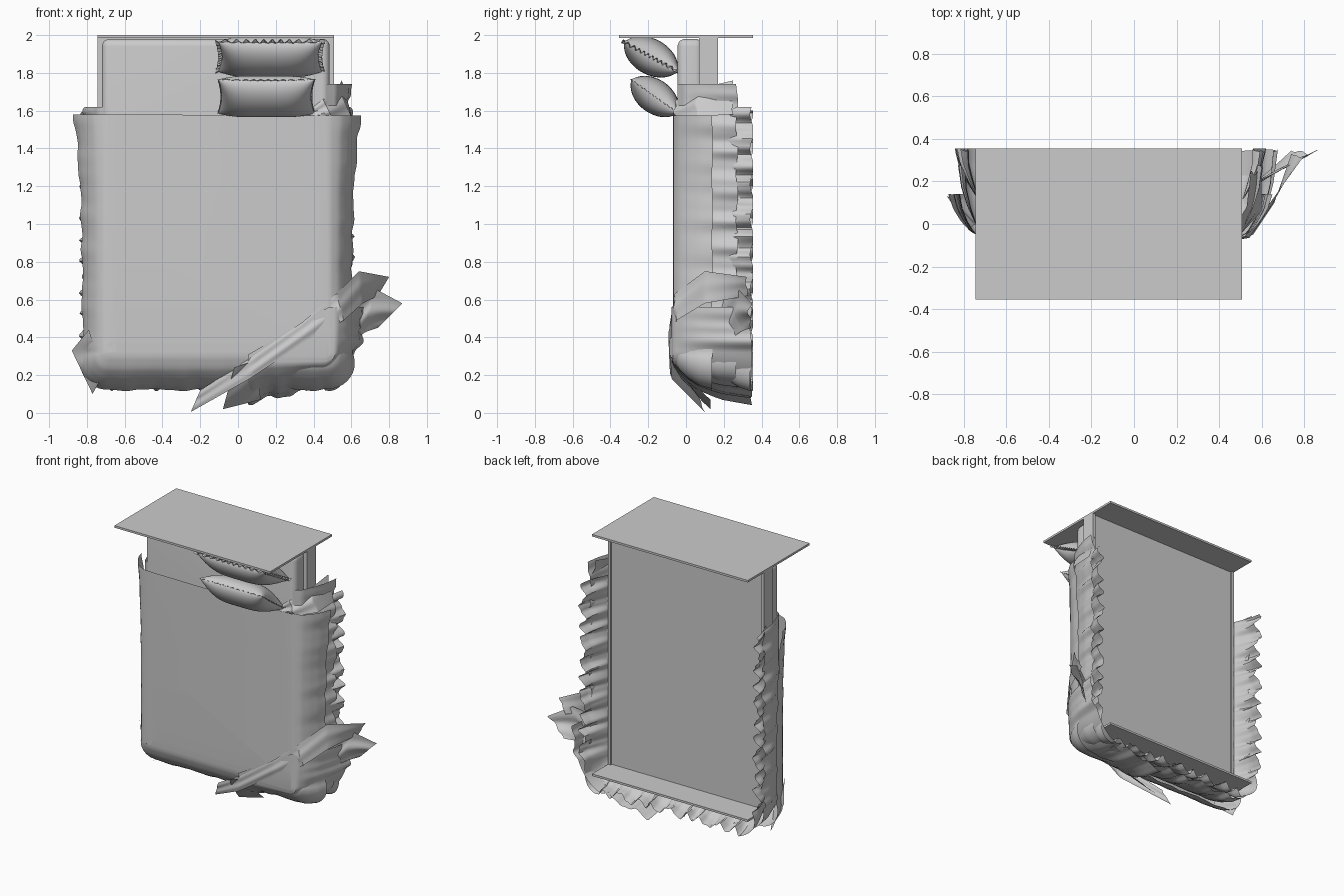
import bpy, bmesh, math
from mathutils import Vector, Matrix

cube = bpy.data.objects.get("Cube")
if cube:
    bpy.data.objects.remove(cube, do_unlink=True)

grey = bpy.data.materials.new("plain_grey")
grey.use_nodes = True
COLOR = (0.6, 0.6, 0.6, 1)
grey.diffuse_color = COLOR
grey.node_tree.nodes["Principled BSDF"].inputs["Base Color"].default_value = COLOR

# Bed outline: sides and foot edge, head at the top
LEFT, RIGHT, FOOT, CORNER = -0.72, 0.5, 0.28, 0.04


def finish(name, bm, smooth=True):
    bmesh.ops.recalc_face_normals(bm, faces=bm.faces[:])
    mesh = bpy.data.meshes.new(name)
    bm.to_mesh(mesh)
    bm.free()
    mesh.materials.append(grey)
    obj = bpy.data.objects.new(name, mesh)
    bpy.context.collection.objects.link(obj)
    if smooth:
        bpy.ops.object.select_all(action='DESELECT')
        obj.select_set(True)
        bpy.context.view_layer.objects.active = obj
        bpy.ops.object.shade_smooth_by_angle(angle=math.radians(40))
    return obj


def box(name, x0, x1, y0, y1, z0, z1, bevel=0):
    bm = bmesh.new()
    bmesh.ops.create_cube(bm, size=1)
    for v in bm.verts:
        v.co = ((x0 + x1) / 2 + v.co.x * (x1 - x0),
                (y0 + y1) / 2 + v.co.y * (y1 - y0),
                (z0 + z1) / 2 + v.co.z * (z1 - z0))
    if bevel:
        bmesh.ops.bevel(bm, geom=bm.edges[:], offset=bevel, segments=5,
                        profile=0.5, affect='EDGES')
    return finish(name, bm, bevel > 0)


def grid(bm, rows):
    verts = [[bm.verts.new(p) for p in row] for row in rows]
    for a, b in zip(verts, verts[1:]):
        for i in range(len(a) - 1):
            bm.faces.new((a[i], a[i + 1], b[i + 1], b[i]))
    return verts


def polyline(points, t):
    """Point at fraction t of a list of control points."""
    f = min(t, 0.9999) * (len(points) - 1)
    i = int(f)
    return Vector(points[i]).lerp(Vector(points[i + 1]), f - i)


def outline(left_top, right_top, step=0.012):
    """Points and outward normals down one side, along the foot and up."""
    out = []

    def line(a, b, n):
        count = max(2, int((b - a).length / step))
        out.extend((a.lerp(b, i / count), n) for i in range(count))

    def arc(c, start):
        for i in range(12):
            a = start + math.pi / 2 * i / 12
            n = Vector((math.cos(a), math.sin(a)))
            out.append((c + n * CORNER, n))

    r = CORNER
    line(Vector((LEFT, left_top)), Vector((LEFT, FOOT + r)), Vector((-1, 0)))
    arc(Vector((LEFT + r, FOOT + r)), math.pi)
    line(Vector((LEFT + r, FOOT)), Vector((RIGHT - r, FOOT)), Vector((0, -1)))
    arc(Vector((RIGHT - r, FOOT + r)), 1.5 * math.pi)
    line(Vector((RIGHT, FOOT + r)), Vector((RIGHT, right_top)), Vector((1, 0)))
    out.append((Vector((RIGHT, right_top)), Vector((1, 0))))
    return out


def drape(name, path, levels, wave, grow, cap=False, rows=16):
    """Cloth hanging round the outline; levels are (offset, y, ruffle)."""
    bm = bmesh.new()
    lines = []
    for j in range(rows + 1):
        off, y, amp = polyline(levels, j / rows)
        line, s = [], 0
        for i, (p, n) in enumerate(path):
            if i:
                s += (p - path[i - 1][0]).length
            k = 2 * math.pi * s / wave
            ripple = math.sin(k + 1.1 * math.sin(0.37 * k)) + 0.25 * math.sin(2.3 * k + 3 * y)
            q = p + n * (off * grow(p, n) + amp * ripple)
            line.append((q.x, min(0.355, y + 0.4 * amp * math.cos(0.7 * k)), q.y))
        lines.append(line)
    verts = grid(bm, lines)
    if cap:
        bm.faces.new(verts[0])
    return finish(name, bm)


def fold(name, upper, lower, ripple, nu=60, nv=12):
    """Loose strip of cloth between two edge curves."""
    bm = bmesh.new()
    rows = []
    for j in range(nv + 1):
        v = j / nv
        row = []
        for i in range(nu + 1):
            u = i / nu
            p = polyline(upper, u).lerp(polyline(lower, u), v)
            p.y -= ripple * math.sin(math.pi * v) * (1.2 + math.sin(9 * v + 5 * u))
            row.append(p)
        rows.append(row)
    grid(bm, rows)
    return finish(name, bm)


def pillow(name, centre, size, tilt, frill):
    """Stuffed cushion with pinched edges and a ruffled seam."""
    turn = Matrix.Translation(centre) @ Matrix.Rotation(tilt, 4, 'X')
    w, d, h = (s / 2 for s in size)
    bm = bmesh.new()
    n = 28

    def rim(u, v):
        return Vector((w * u * (1 - 0.07 * (1 - v * v)), d * v * (1 - 0.07 * (1 - u * u)), 0))

    for side in (-1, 1):
        rows = []
        for j in range(n + 1):
            v = math.sin(math.pi * (j / n - 0.5))
            row = []
            for i in range(n + 1):
                u = math.sin(math.pi * (i / n - 0.5))
                p = rim(u, v)
                p.z = side * h * ((1 - u ** 4) * (1 - v * v)) ** 0.55
                row.append(turn @ p)
            rows.append(row)
        grid(bm, rows)
    inner, outer, count = [], [], 240
    for i in range(count + 1):
        a = 2 * math.pi * i / count
        c, s = math.cos(a), math.sin(a)
        m = max(abs(c), abs(s))
        p = rim(c / m, s / m)
        inner.append(turn @ (p * 0.97))
        q = p + p.normalized() * frill
        q.z = frill * 0.6 * math.sin(44 * a)
        outer.append(turn @ q)
    grid(bm, [inner, outer])
    bmesh.ops.remove_doubles(bm, verts=bm.verts[:], dist=0.0003)
    return finish(name, bm)


# Frame: tall head board, low foot board, side rails and base panel
box("head_board", -0.745, 0.507, -0.355, 0.355, 1.985, 2.0)
box("foot_board", -0.745, 0.507, 0.07, 0.355, 0.245, 0.26)
for side, x in (("right", -0.745), ("left", 0.487)):
    box(side + "_rail", x, x + 0.02, 0.07, 0.17, 0.26, 1.985)
box("base_panel", -0.725, 0.487, 0.07, 0.158, 0.26, 1.985)
box("mattress", -0.72, 0.485, -0.045, 0.09, 0.262, 1.98, 0.04)

# Pillows leaning on the head board
pillow("upper_pillow", (0.17, -0.185, 1.885), (0.55, 0.33, 0.19), -0.5, 0.02)
pillow("lower_pillow", (0.15, -0.165, 1.675), (0.51, 0.31, 0.18), -0.62, 0.006)


# Layered bedding
def quilt_grow(p, n):
    flare = 1 + 0.5 * math.exp(-(1.58 - p.y) / 0.3)
    return flare + 0.55 * max(0, -n.y) + 0.2 * abs(n.x * n.y)


def foot_grow(p, n):
    return 1 + 0.5 * max(0, -n.y)


def throw_grow(p, n):
    low = min(1, max(0, (0.45 - p.y) / 0.2))
    return 1 + max(0, -n.y) * (0.5 - 1.4 * (p.x + 0.05)) - 0.35 * low * max(0, n.x)


drape("quilt", outline(1.58, 1.575),
      [(-0.06, -0.07, 0), (-0.01, -0.066, 0), (0.032, -0.038, 0.001), (0.062, 0.01, 0.002),
       (0.087, 0.07, 0.003), (0.102, 0.14, 0.005)], 0.23, quilt_grow, cap=True)
drape("sheet", outline(1.62, 1.74),
      [(-0.03, -0.045, 0), (0.02, -0.01, 0.001), (0.055, 0.08, 0.006),
       (0.08, 0.17, 0.01), (0.09, 0.27, 0.014)], 0.17, foot_grow)
drape("bed_skirt", outline(1.6, 1.62),
      [(0.015, 0.12, 0.002), (0.05, 0.2, 0.012), (0.08, 0.28, 0.02), (0.09, 0.35, 0.026)],
      0.13, foot_grow)
fold("quilt_corner",
     [(-0.79, 0.0, 0.44), (-0.88, 0.13, 0.33)],
     [(-0.71, 0.0, 0.21), (-0.77, 0.13, 0.1)], 0.012)

# Throw blanket bundled over one foot corner
corner_path = [(p, n) for p, n in outline(1.5, 0.56) if p.x > 0.04]
drape("throw_corner", corner_path,
      [(-0.02, -0.077, 0), (0.025, -0.068, 0), (0.075, -0.01, 0.003), (0.115, 0.06, 0.006),
       (0.15, 0.18, 0.01), (0.17, 0.345, 0.014)], 0.17, throw_grow, cap=True)
fold("throw_tail",
     [(-0.02, -0.07, 0.24), (0.1, -0.076, 0.28)],
     [(-0.08, 0.13, 0.02), (0.12, 0.13, 0.07)], 0.006)
fold("throw_border",
     [(-0.2, 0.06, 0.12), (0.08, -0.082, 0.3), (0.34, -0.084, 0.48), (0.52, -0.06, 0.63),
      (0.64, 0.1, 0.75), (0.8, 0.32, 0.72)],
     [(-0.25, 0.1, 0.005), (0.06, -0.075, 0.18), (0.36, -0.084, 0.38), (0.56, -0.05, 0.49),
      (0.66, 0.1, 0.58), (0.74, 0.33, 0.62)], 0.005)
fold("throw_flap",
     [(0.58, 0.2, 0.6), (0.72, 0.27, 0.66), (0.87, 0.35, 0.58)],
     [(0.6, 0.22, 0.38), (0.68, 0.29, 0.43), (0.74, 0.345, 0.45)], 0.012)
fold("sheet_corner",
     [(0.36, -0.04, 1.59), (0.45, -0.05, 1.66), (0.53, 0.08, 1.72), (0.55, 0.25, 1.76)],
     [(0.36, -0.06, 1.56), (0.5, -0.05, 1.56), (0.6, 0.06, 1.57), (0.6, 0.25, 1.58)], 0.01)
